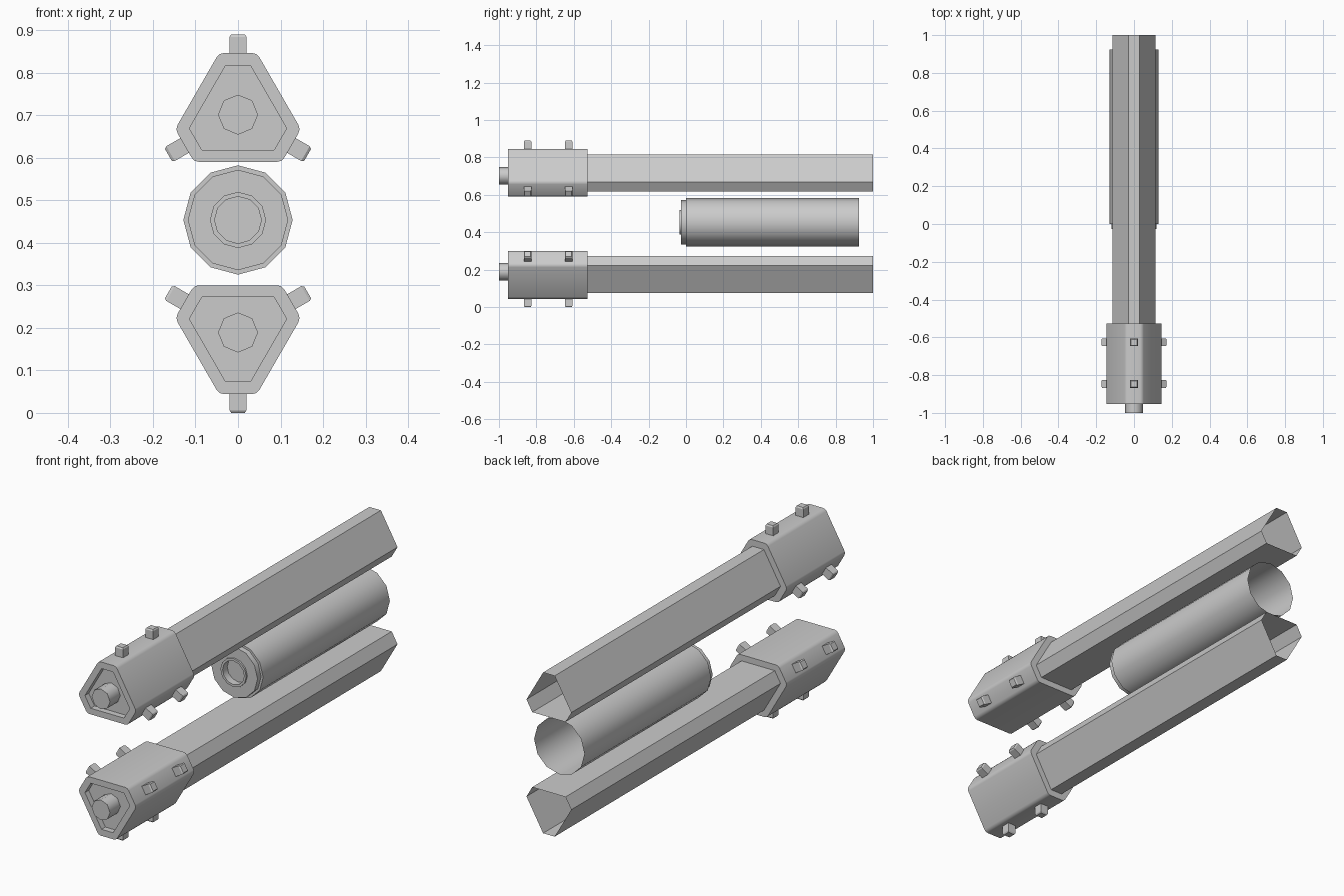
import bpy, bmesh
from math import sin, cos, pi, radians
from mathutils import Vector

if "Cube" in bpy.data.objects:
    bpy.data.objects.remove(bpy.data.objects["Cube"])

MID_Z = 0.445          # mirror plane between the upper and lower units
UNIT_OFFSET = 0.256    # distance of each unit's axis from that plane


def circle(r, n):
    return [Vector((r * sin(2 * pi * i / n), r * cos(2 * pi * i / n))) for i in range(n)]


def trigon(corner, side, r=0.0, steps=1):
    """Triangle with cut corners; every vertex is rounded by r."""
    t = (side - corner * 0.5) / cos(pi / 6)
    pts = []
    for k in range(3):
        a = pi / 2 - k * 2 * pi / 3
        n, u = Vector((cos(a), sin(a))), Vector((sin(a), -cos(a)))
        pts += [n * corner - u * t, n * corner + u * t]
    out = []
    for i, p in enumerate(pts):
        a = p + (pts[i - 1] - p).normalized() * r
        b = p + (pts[(i + 1) % 6] - p).normalized() * r
        for j in range(steps):
            f = j / (steps - 1) if steps > 1 else 0
            out.append(a * (1 - f) ** 2 + p * 2 * f * (1 - f) + b * f * f)
    return out


def loft(name, rings, cz, flip=1, cap_start=False, cap_end=False, smooth=None):
    """Skin a list of (outline, y) rings running along y."""
    bm = bmesh.new()
    loops = [[bm.verts.new((p.x, y, cz + flip * p.y)) for p in o] for o, y in rings]
    n = len(loops[0])
    for a, b in zip(loops, loops[1:]):
        for i in range(n):
            j = (i + 1) % n
            bm.faces.new((a[i], a[j], b[j], b[i]))
    if cap_start:
        bm.faces.new(loops[0])
    if cap_end:
        bm.faces.new(loops[-1])
    bmesh.ops.remove_doubles(bm, verts=bm.verts, dist=1e-5)
    bmesh.ops.recalc_face_normals(bm, faces=bm.faces)
    return finish(name, bm, smooth)


def finish(name, bm, smooth=None):
    me = bpy.data.meshes.new(name)
    bm.to_mesh(me)
    bm.free()
    if smooth:
        me.shade_smooth()
        me.set_sharp_from_angle(angle=radians(smooth))
    ob = bpy.data.objects.new(name, me)
    bpy.context.collection.objects.link(ob)
    return ob


def peg(name, cz, flip, angle, y):
    """Square peg with a chamfered tip, pointing outward from the collar."""
    n, u = Vector((cos(angle), sin(angle))), Vector((sin(angle), -cos(angle)))
    bm = bmesh.new()
    loops = []
    for d, w in ((0.13, 0.02), (0.183, 0.02), (0.189, 0.016)):
        ring = []
        for a, b in ((-w, -w), (w, -w), (w, w), (-w, w)):
            p = n * d + u * a
            ring.append(bm.verts.new((p.x, y + b, cz + flip * p.y)))
        loops.append(ring)
    for a, b in zip(loops, loops[1:]):
        for i in range(4):
            bm.faces.new((a[i], a[i - 1], b[i - 1], b[i]))
    bm.faces.new(loops[0])
    bm.faces.new(loops[-1])
    bmesh.ops.recalc_face_normals(bm, faces=bm.faces)
    finish(name, bm)


# upper and lower units, mirrored about the middle
for label, s in (("upper", 1), ("lower", -1)):
    cz = MID_Z + s * UNIT_OFFSET
    outer = trigon(0.145, 0.111, 0.012, 3)
    inner = trigon(0.115, 0.083, 0.0, 3)
    # collar with recessed front and back rim
    loft(label + "_collar",
         [(inner, -0.925), (inner, -0.953), (outer, -0.953), (outer, -0.526), (inner, -0.526)],
         cz, s, cap_start=True, smooth=35)
    # long open-ended barrel
    loft(label + "_barrel", [(trigon(0.115, 0.083), -0.925), (trigon(0.115, 0.083), 1.0)],
         cz, s, cap_start=True)
    # front nub
    nub = circle(0.047, 8)
    loft(label + "_nub", [(nub, -1.0), (nub, -0.92)], cz, s, True, True, smooth=50)
    # pegs on the three corners
    for k in range(3):
        for i, y in enumerate((-0.847, -0.627)):
            peg(f"{label}_peg_{k}_{i}", cz, s, pi / 2 - k * 2 * pi / 3, y)

# central tube: recessed ring, chamfered front, open back
profile = [(0.055, 0.0), (0.055, -0.034), (0.066, -0.034), (0.066, -0.026),
           (0.118, -0.026), (0.118, 0.0), (0.1285, 0.0), (0.1285, 0.924)]
loft("central_tube", [(circle(r, 12), y) for r, y in profile], 0.4535,
     cap_start=True, smooth=40)
